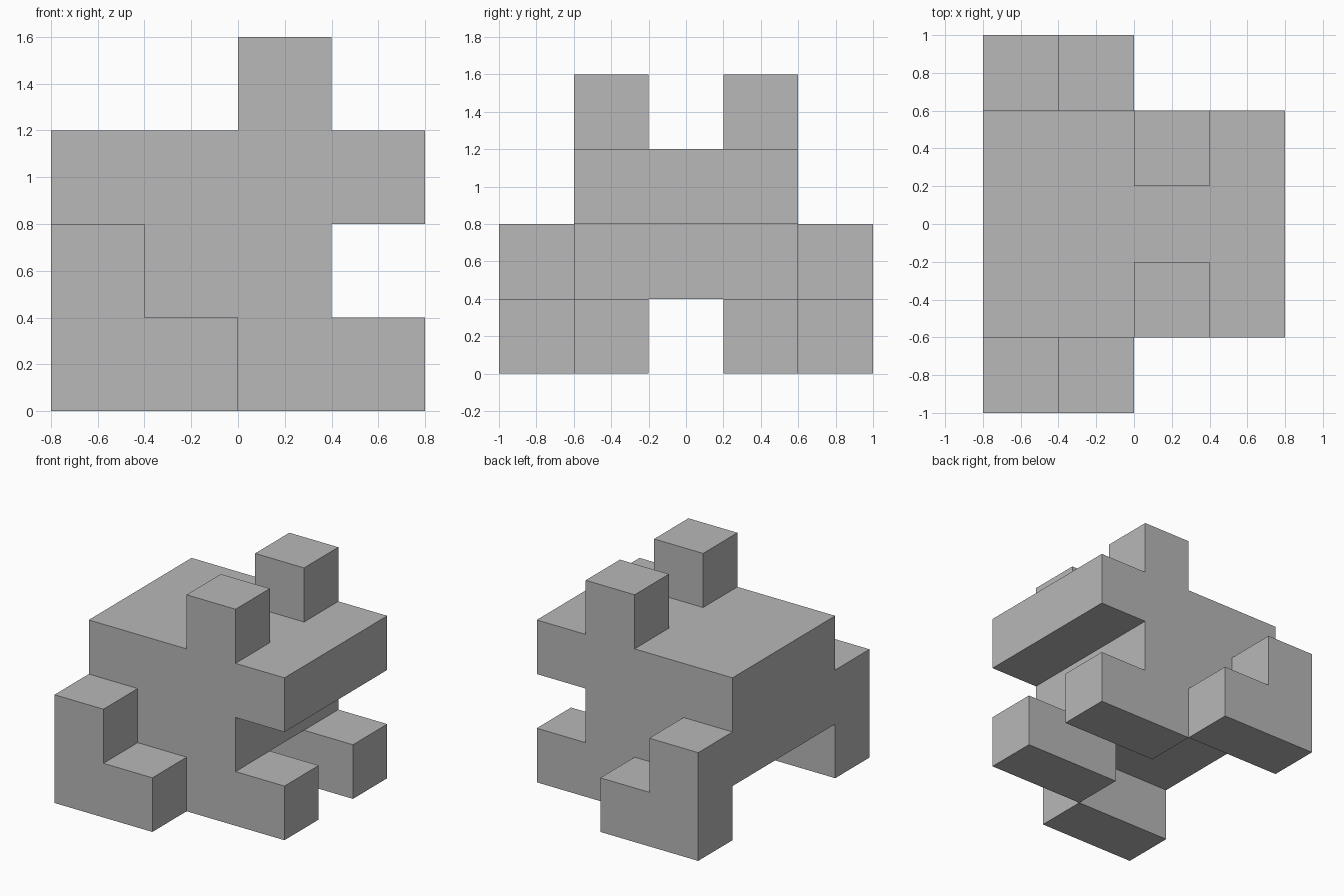
import bpy
import bmesh

U = 0.4  # one block

cube = bpy.data.objects.get("Cube")
if cube:
    bpy.data.objects.remove(cube, do_unlink=True)

grey = bpy.data.materials.new("plain_grey")
grey.use_nodes = True
colour = (0.48, 0.48, 0.48, 1)
grey.diffuse_color = colour
grey.node_tree.nodes["Principled BSDF"].inputs["Base Color"].default_value = colour


def extrude_profile(name, outline, y0, y1):
    """Extrude an x-z outline, given in blocks, from y0 to y1."""
    bm = bmesh.new()
    face = bm.faces.new([bm.verts.new((x * U, y0 * U, z * U)) for x, z in outline])
    new = bmesh.ops.extrude_face_region(bm, geom=[face])["geom"]
    verts = [v for v in new if isinstance(v, bmesh.types.BMVert)]
    bmesh.ops.translate(bm, vec=(0, (y1 - y0) * U, 0), verts=verts)
    bmesh.ops.recalc_face_normals(bm, faces=bm.faces)
    mesh = bpy.data.meshes.new(name)
    bm.to_mesh(mesh)
    bm.free()
    mesh.materials.append(grey)
    obj = bpy.data.objects.new(name, mesh)
    bpy.context.collection.objects.link(obj)
    return obj


def rect(x0, x1, z0, z1):
    return [(x0, z0), (x1, z0), (x1, z1), (x0, z1)]


# Body with the overhanging head
extrude_profile("body_and_head",
                [(-2, 1), (1, 1), (1, 2), (2, 2), (2, 3), (-2, 3)], -1.5, 1.5)

# Paired eyes, front feet and stepped hind legs
parts = {
    "eye": (rect(0, 1, 3, 4), 0.5, 1.5),
    "front_foot": (rect(0, 2, 0, 1), 0.5, 1.5),
    "hind_leg": ([(-2, 0), (0, 0), (0, 1), (-1, 1), (-1, 2), (-2, 2)], 1.5, 2.5),
}
for name, (outline, near, far) in parts.items():
    extrude_profile(name + "_front", outline, -far, -near)
    extrude_profile(name + "_back", outline, near, far)
